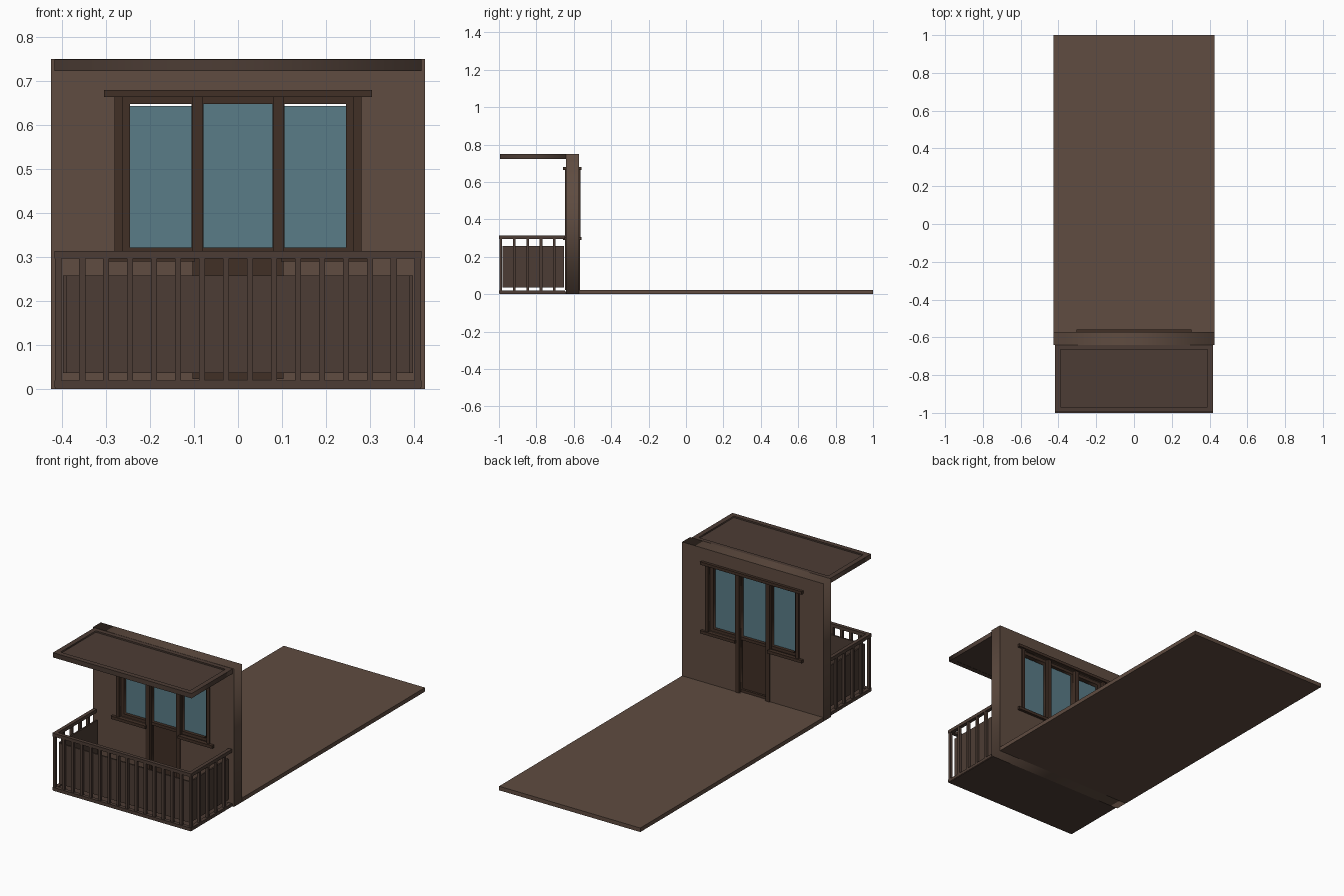
import bpy
from mathutils import Matrix
from math import pi

if "Cube" in bpy.data.objects:
    bpy.data.objects.remove(bpy.data.objects["Cube"])


def material(name, r, g, b):
    m = bpy.data.materials.new(name)
    m.diffuse_color = (r, g, b, 1)
    m.use_nodes = True
    m.node_tree.nodes["Principled BSDF"].inputs["Base Color"].default_value = m.diffuse_color
    return m


PLASTER = material("plaster_brown", 0.115, 0.072, 0.052)
RAIL = material("rail_brown", 0.073, 0.046, 0.035)
TRIM = material("dark_trim", 0.052, 0.029, 0.019)
GLASS = material("blue_glass", 0.10, 0.20, 0.245)


def box(name, x, y, z, mat):
    """Box from (min, max) ranges on each axis."""
    v = [(a, b, c) for a in x for b in y for c in z]
    f = [(0, 1, 3, 2), (4, 6, 7, 5), (0, 4, 5, 1), (2, 3, 7, 6), (0, 2, 6, 4), (1, 5, 7, 3)]
    me = bpy.data.meshes.new(name)
    me.from_pydata(v, [], f)
    me.materials.append(mat)
    ob = bpy.data.objects.new(name, me)
    bpy.context.collection.objects.link(ob)
    return ob


def plate(name, loops, lo, hi, mat, upright=True):
    """Flat outline with holes, extruded from lo to hi along y (upright) or z."""
    cu = bpy.data.curves.new(name, 'CURVE')
    cu.dimensions, cu.fill_mode, cu.extrude = '2D', 'BOTH', (hi - lo) / 2
    for pts in loops:
        sp = cu.splines.new('POLY')
        sp.points.add(len(pts) - 1)
        for p, (a, b) in zip(sp.points, pts):
            p.co = (a, b, 0, 1)
        sp.use_cyclic_u = True
    tmp = bpy.data.objects.new(name + "_outline", cu)
    me = bpy.data.meshes.new_from_object(tmp)
    bpy.data.objects.remove(tmp)
    mid = (lo + hi) / 2
    if upright:
        me.transform(Matrix.Translation((0, mid, 0)) @ Matrix.Rotation(pi / 2, 4, 'X'))
    else:
        me.transform(Matrix.Translation((0, 0, mid)))
    me.materials.clear()
    me.materials.append(mat)
    ob = bpy.data.objects.new(name, me)
    bpy.context.collection.objects.link(ob)
    return ob


def rect(x0, x1, y0, y1):
    return [(x0, y0), (x1, y0), (x1, y1), (x0, y1)]


def pair(name, x, y, z, mat):
    """Box on the right and its mirror on the left."""
    box(name + "_right", x, y, z, mat)
    box(name + "_left", (-x[1], -x[0]), y, z, mat)


# Floors
box("room_floor", (-0.425, 0.425), (-0.573, 1), (0, 0.022), PLASTER)
box("balcony_floor", (-0.415, 0.415), (-0.998, -0.641), (0, 0.014), RAIL)

# Wall with a T-shaped opening for window and door
opening = [(-0.10, 0.022), (0.10, 0.022), (0.10, 0.305), (0.265, 0.305),
           (0.265, 0.665), (-0.265, 0.665), (-0.265, 0.305), (-0.10, 0.305)]
plate("wall", [rect(-0.425, 0.425, 0, 0.75), opening], -0.641, -0.573, PLASTER)

# Casing on both wall faces
for side, y0, y1 in (("front", -0.658, -0.635), ("back", -0.579, -0.558)):
    box(side + "_header", (-0.305, 0.305), (y0, y1), (0.664, 0.68), TRIM)
    pair(side + "_sill", (0.098, 0.305), (y0, y1), (0.29, 0.306), TRIM)
    c0, c1 = (-0.648, -0.635) if side == "front" else (-0.579, -0.564)
    pair(side + "_casing", (0.263, 0.281), (c0, c1), (0.306, 0.664), TRIM)

# Window frames and glass
for side, s in (("left", -1), ("right", 1)):
    a, b = sorted((s * 0.104, s * 0.265))
    c, d = sorted((s * 0.106, s * 0.246))
    plate(side + "_sash", [rect(a, b, 0.305, 0.665), rect(c, d, 0.321, 0.648)],
          -0.628, -0.586, TRIM)
    box(side + "_glass", (c, d), (-0.61, -0.604), (0.321, 0.643), GLASS)

# Door: jambs rising to the header, lower panel, glass above
pair("door_jamb", (0.08, 0.104), (-0.646, -0.568), (0.022, 0.664), TRIM)
plate("door_frame", [rect(-0.08, 0.08, 0.022, 0.664), rect(-0.078, 0.078, 0.036, 0.305),
                     rect(-0.08 + 0.002, 0.078, 0.321, 0.648)], -0.628, -0.586, TRIM)
box("door_panel", (-0.078, 0.078), (-0.616, -0.598), (0.036, 0.305), TRIM)
box("door_glass", (-0.078, 0.078), (-0.61, -0.604), (0.321, 0.648), GLASS)

# Railing: top and bottom rails
for name, z in (("top_rail", (0.296, 0.314)), ("bottom_rail", (0.003, 0.019))):
    box(name + "_front", (-0.417, 0.417), (-1, -0.98), z, RAIL)
    pair(name + "_side", (0.397, 0.417), (-0.98, -0.648), z, RAIL)

# Balusters
for i in range(16):
    x = -0.409 + i * 0.818 / 15
    box(f"front_baluster_{i}", (x - 0.007, x + 0.007), (-0.997, -0.983), (0.015, 0.3), RAIL)
for i in range(1, 5):
    y = -0.99 + i * 0.0715
    pair(f"side_baluster_{i}", (0.402, 0.416), (y - 0.007, y + 0.007), (0.015, 0.3), RAIL)

# Infill panels behind the balusters
box("front_panel", (-0.39, 0.39), (-0.98, -0.972), (0.036, 0.258), RAIL)
pair("side_panel", (0.39, 0.398), (-0.972, -0.652), (0.036, 0.258), RAIL)

# Balcony roof: rim and sunken slab
plate("roof_rim", [rect(-0.417, 0.417, -0.995, -0.641), rect(-0.39, 0.39, -0.968, -0.665)],
      0.723, 0.749, RAIL, upright=False)
box("roof_slab", (-0.39, 0.39), (-0.968, -0.665), (0.724, 0.741), RAIL)
